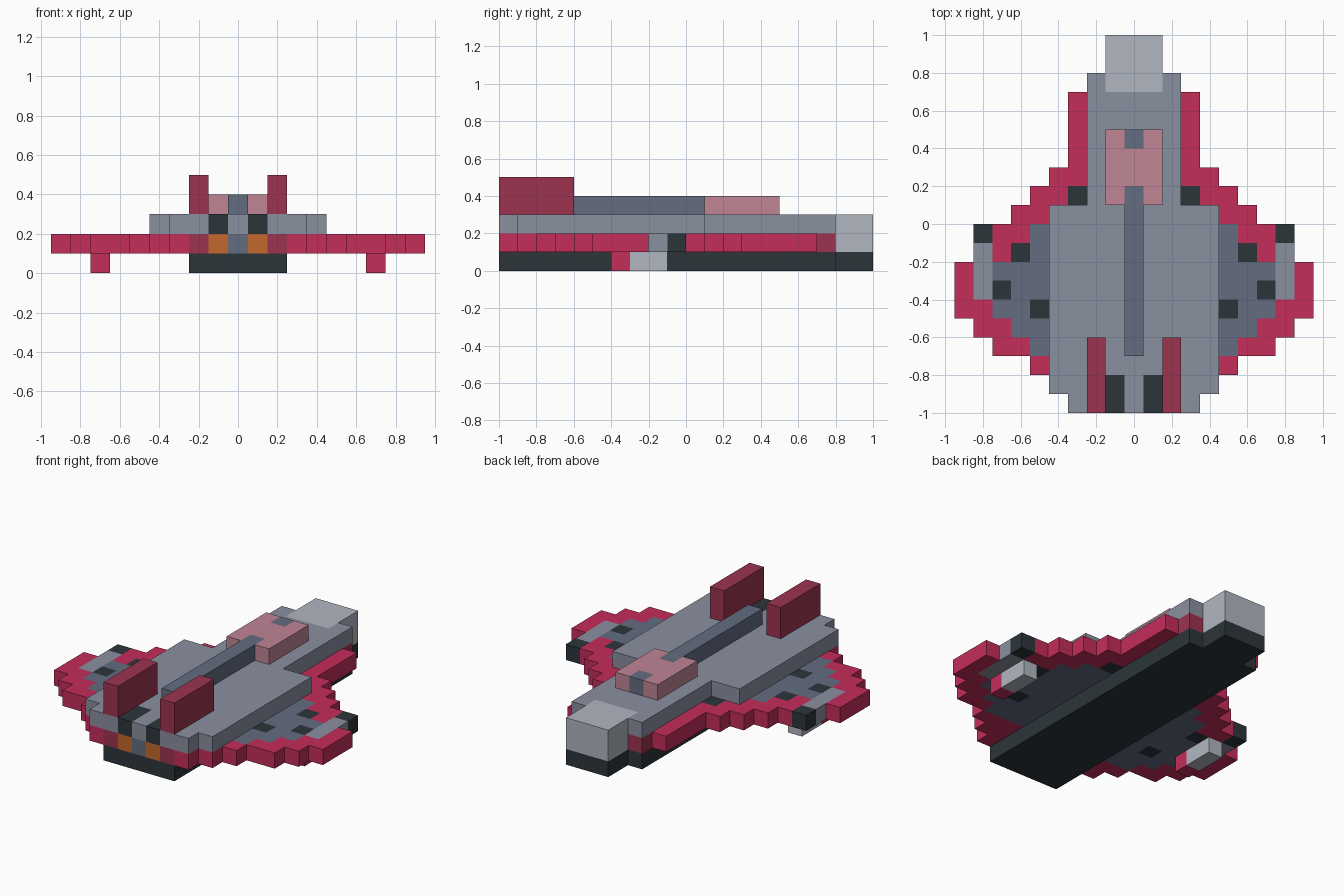
import bpy
import bmesh

if "Cube" in bpy.data.objects:
    bpy.data.objects.remove(bpy.data.objects["Cube"], do_unlink=True)

U = 0.1  # block size


def srgb(h):
    vals = [int(h[i:i + 2], 16) / 255 for i in (0, 2, 4)]
    return [v / 12.92 if v <= 0.04045 else ((v + 0.055) / 1.055) ** 2.4 for v in vals] + [1]


COLOURS = {
    "crimson": "C42D5A", "dark_red": "9C3450", "grey": "8A90A0", "slate": "636C80",
    "light_grey": "B1B6C0", "charcoal": "2C353A", "rose": "C08595", "orange": "C4682B",
}
MATS = {}
for name, code in COLOURS.items():
    m = bpy.data.materials.new(name)
    m.use_nodes = True
    m.diffuse_color = srgb(code)
    bsdf = next(n for n in m.node_tree.nodes if n.type == "BSDF_PRINCIPLED")
    bsdf.inputs["Base Color"].default_value = srgb(code)
    bsdf.inputs["Roughness"].default_value = 0.8
    MATS[name] = m


def block_part(name, z0, z1, rects):
    """Flat slab of blocks, mirrored in x. Later rects (x0, x1, y0, y1, colour) repaint earlier ones."""
    cells = {}
    for x0, x1, y0, y1, colour in rects:
        for i in range(round(x0 / U + 0.5), round(x1 / U + 0.5)):
            for j in range(round(y0 / U), round(y1 / U)):
                cells[i, j] = cells[-i, j] = colour
    slots = sorted(set(cells.values()))
    bm = bmesh.new()
    for (i, j), colour in cells.items():
        ax, bx, ay, by = (i - 0.5) * U, (i + 0.5) * U, j * U, (j + 1) * U
        ring = [(ax, ay), (bx, ay), (bx, by), (ax, by)]
        quads = [[(x, y, z1) for x, y in ring], [(x, y, z0) for x, y in reversed(ring)]]
        # Side walls only where there is no neighbour
        for k, (di, dj) in enumerate([(0, -1), (1, 0), (0, 1), (-1, 0)]):
            if (i + di, j + dj) not in cells:
                p, q = ring[k], ring[(k + 1) % 4]
                quads.append([(*p, z0), (*q, z0), (*q, z1), (*p, z1)])
        for quad in quads:
            f = bm.faces.new([bm.verts.new(c) for c in quad])
            f.material_index = slots.index(colour)
    bmesh.ops.remove_doubles(bm, verts=bm.verts[:], dist=0.001)
    bmesh.ops.dissolve_limit(bm, angle_limit=0.01, verts=bm.verts[:], edges=bm.edges[:],
                             delimit={"MATERIAL"})
    me = bpy.data.meshes.new(name)
    bm.to_mesh(me)
    bm.free()
    for s in slots:
        me.materials.append(MATS[s])
    ob = bpy.data.objects.new(name, me)
    bpy.context.scene.collection.objects.link(ob)
    return ob


C = -0.05  # inner edge for parts that cross the centre line

# Dark keel under the hull
block_part("keel", 0, 0.1, [
    (C, 0.25, -1, 0.8, "charcoal"),
    (C, 0.15, 0.8, 1, "charcoal"),
])

# Stepped wing plate: outline first, then inlays
outline = [(-1, -0.9, 0.35), (-0.9, -0.8, 0.45), (-0.8, -0.7, 0.55), (-0.7, -0.6, 0.75),
           (-0.6, -0.5, 0.85), (-0.5, -0.2, 0.95), (-0.2, 0, 0.75), (0, 0.1, 0.65),
           (0.1, 0.2, 0.55), (0.2, 0.3, 0.45), (0.3, 0.7, 0.35)]
wing = [(C, w, a, b, "crimson") for a, b, w in outline]
wing += [
    # slate panels
    (0.25, 0.45, -0.7, 0.1, "slate"),
    (0.45, 0.55, -0.7, 0, "slate"),
    (0.55, 0.65, -0.6, -0.2, "slate"),
    (0.65, 0.75, -0.5, -0.2, "slate"),
    # wing gun barrels
    (0.75, 0.85, -0.4, -0.1, "grey"),
    (0.75, 0.85, -0.1, 0, "charcoal"),
    # dark vents
    (0.25, 0.35, 0.1, 0.2, "charcoal"),
    (0.55, 0.65, -0.2, -0.1, "charcoal"),
    (0.65, 0.75, -0.4, -0.3, "charcoal"),
    (0.45, 0.55, -0.5, -0.4, "charcoal"),
    # hull core, engine glow and nose
    (C, 0.25, -1, 0.8, "dark_red"),
    (C, 0.05, -1, -0.9, "slate"),
    (0.05, 0.15, -1, -0.9, "orange"),
    (C, 0.15, 0.7, 1, "light_grey"),
]
block_part("wing_plate", 0.1, 0.2, wing)

# Upper deck with engine housings and nose cap
block_part("upper_deck", 0.2, 0.3, [
    (C, 0.35, -1, -0.9, "grey"),
    (C, 0.45, -0.9, 0.1, "grey"),
    (C, 0.25, 0.1, 0.8, "grey"),
    (0.05, 0.15, -1, -0.8, "charcoal"),
    (C, 0.15, 0.7, 1, "light_grey"),
])

# Canopy and spine
block_part("canopy", 0.3, 0.4, [
    (C, 0.15, 0.1, 0.5, "rose"),
    (C, 0.05, 0.4, 0.5, "slate"),
    (C, 0.05, 0.1, 0.2, "slate"),
])
block_part("spine", 0.3, 0.4, [(C, 0.05, -0.7, 0.1, "slate")])

# Twin tail fins
block_part("tail_fins", 0.3, 0.5, [(0.15, 0.25, -1, -0.6, "dark_red")])

# Pods under the wings
block_part("wing_pods", 0, 0.1, [
    (0.65, 0.75, -0.3, -0.1, "light_grey"),
    (0.65, 0.75, -0.4, -0.3, "crimson"),
])
